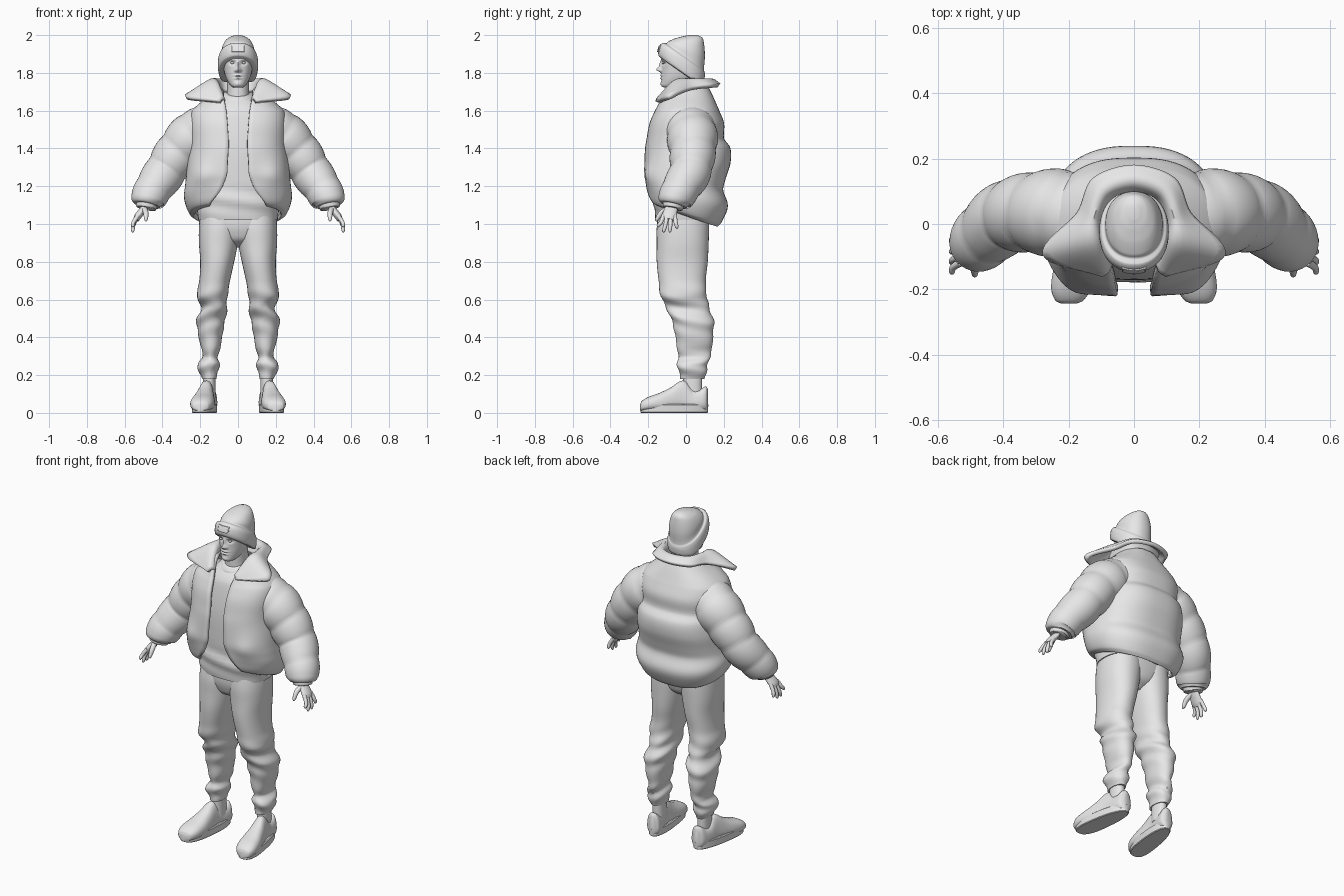
import bpy, bmesh, math
from mathutils import Vector

mat = bpy.data.materials.new("light_grey")
mat.diffuse_color = (0.8, 0.8, 0.8, 1)


def gauss(*pairs):
    return math.exp(-sum((d / w) ** 2 for d, w in pairs))


def sample(keys, t):
    """Smooth interpolation of key rows; the first value of a row is the parameter."""
    i = 0
    while i < len(keys) - 2 and t > keys[i + 1][0]:
        i += 1
    a, b = keys[i], keys[i + 1]
    p, q = keys[max(i - 1, 0)], keys[min(i + 2, len(keys) - 1)]
    h = b[0] - a[0]
    u = (t - a[0]) / h
    out = []
    for k in range(1, len(a)):
        m0 = (b[k] - p[k]) / (b[0] - p[0]) * h
        m1 = (q[k] - a[k]) / (q[0] - a[0]) * h
        out.append((2*u**3 - 3*u**2 + 1) * a[k] + (u**3 - 2*u**2 + u) * m0
                   + (3*u**2 - 2*u**3) * b[k] + (u**3 - u**2) * m1)
    return out


def params(keys, sub):
    ts = [a[0] + (b[0] - a[0]) * j / sub for a, b in zip(keys, keys[1:]) for j in range(sub)]
    return ts + [keys[-1][0]]


def skin(name, rings, closed=True, angle=50, thick=0):
    """Surface through rows of points; closed rows get end caps."""
    bm = bmesh.new()
    rows = [[bm.verts.new(p) for p in r] for r in rings]
    n = len(rows[0])
    for a, b in zip(rows, rows[1:]):
        for j in range(n if closed else n - 1):
            k = (j + 1) % n
            bm.faces.new((a[j], a[k], b[k], b[j]))
    if closed:
        bm.faces.new(rows[0])
        bm.faces.new(rows[-1])
    bmesh.ops.recalc_face_normals(bm, faces=bm.faces)
    me = bpy.data.meshes.new(name)
    bm.to_mesh(me)
    bm.free()
    ob = bpy.data.objects.new(name, me)
    bpy.context.collection.objects.link(ob)
    me.materials.append(mat)
    if thick:
        mod = ob.modifiers.new("thickness", 'SOLIDIFY')
        mod.thickness, mod.offset = thick, 0
    bpy.ops.object.select_all(action='DESELECT')
    ob.select_set(True)
    bpy.context.view_layer.objects.active = ob
    bpy.ops.object.shade_smooth_by_angle(angle=math.radians(angle))
    return ob


def spow(v, ex):
    return math.copysign(abs(v) ** (2 / ex), v)


def body(name, keys, fn=lambda x, y, z: (x, y, z), ex=2.2, n=40, sub=5, angle=50):
    """Stacked rounded sections: rows of height, x min, x max, y min, y max."""
    rings = []
    for t in params(keys, sub):
        x0, x1, y0, y1 = sample(keys, t)
        ring = []
        for j in range(n):
            a = 2 * math.pi * j / n
            ring.append(fn((x0 + x1) / 2 + (x1 - x0) / 2 * spow(math.sin(a), ex),
                           (y0 + y1) / 2 - (y1 - y0) / 2 * spow(math.cos(a), ex), t))
        rings.append(ring)
    return skin(name, rings, angle=angle)


def tube(name, keys, s=1, flat=1.0, puff=None, n=24, sub=6):
    """Round tube along a path: rows of parameter, x, y, z, radius."""
    rings, e = [], 1e-3
    for t in params(keys, sub):
        x, y, z, r = sample(keys, t)
        d = Vector(sample(keys, t + e)[:3]) - Vector(sample(keys, t - e)[:3])
        v = d.cross(Vector((0, 1, 0))).normalized()
        w = v.cross(d).normalized()
        ring = []
        for j in range(n):
            a = 2 * math.pi * j / n
            k = r * (puff(t, a) if puff else 1)
            p = Vector((x, y, z)) + v * (k * flat * math.cos(a)) + w * (k * math.sin(a))
            ring.append((s * p.x, p.y, p.z))
        rings.append(ring)
    return skin(name, rings)


# Trouser seat and shirt
body("trouser_seat", [(.875, -.03, .03, -.06, .04), (.91, -.1, .1, -.12, .09), (.95, -.16, .16, -.142, .11),
                      (1.0, -.2, .2, -.152, .12), (1.08, -.2, .2, -.15, .12)], ex=2.4)


def shirt_shape(x, y, z):
    # soft folds over the hem, and a neckline that dips at the front
    y += .007 * math.sin(z * 60 + x * 9) * gauss((z - 1.13, .08))
    return x, y, z + max(0, (z - 1.6) / .09) * .3 * min(0, y)


body("shirt", [(1.02, -.21, .21, -.16, .135), (1.1, -.22, .22, -.172, .14), (1.2, -.23, .23, -.17, .15),
               (1.4, -.22, .22, -.17, .15), (1.55, -.2, .2, -.15, .13), (1.64, -.13, .13, -.125, .1),
               (1.69, -.08, .08, -.095, .07)], shirt_shape, ex=2.5)

# Trouser legs, ankles and shoes, mirrored
leg = [(.18, .115, .19, -.03, .098), (.205, .108, .2, -.035, .105), (.26, .1, .217, -.045, .118),
       (.3, .105, .185, -.042, .128), (.36, .09, .2, -.05, .14), (.43, .08, .213, -.06, .145),
       (.5, .065, .218, -.08, .145), (.56, .06, .195, -.105, .122), (.62, .055, .218, -.135, .11),
       (.7, .042, .205, -.145, .105), (.8, .02, .2, -.155, .115), (.9, .0, .207, -.155, .12),
       (.98, -.01, .207, -.155, .122), (1.06, -.01, .2, -.145, .12)]
shoe = [(-.243, -.025, .025, .012, .045), (-.235, -.042, .042, .01, .062), (-.2, -.06, .06, .01, .084),
        (-.14, -.063, .063, .01, .106), (-.08, -.055, .055, .01, .135), (-.03, -.047, .047, .01, .168),
        (.0, -.044, .044, .01, .165), (.035, -.044, .044, .01, .125), (.07, -.045, .045, .01, .122),
        (.105, -.04, .04, .01, .14), (.117, -.02, .02, .012, .125)]
for side, s in (("left", 1), ("right", -1)):
    def wrinkle(x, y, z, s=s):
        k = .005 * math.sin(z * 70 + x * 22 + y * 18)
        k *= gauss((z - .53, .1)) + gauss((z - .26, .07))
        return s * (x + k * (1 if x > .14 else -1)), y + k * (1 if y > .03 else -1), z

    def toe_out(x, y, z, s=s):
        # sections run along the foot; the foot turns out slightly
        taper = 1 - .3 * max(0, (y - .05) / .12)
        return s * (.158 + x * taper - (z - .05) * .14), z, y
    body("trouser_leg_" + side, leg, wrinkle, sub=6)
    body("ankle_" + side, [(.08, .118, .184, -.015, .085), (.2, .12, .185, -.015, .085)],
         lambda x, y, z, s=s: (s * x, y, z), n=24)
    body("shoe_" + side, shoe, toe_out, ex=2.6, n=32, angle=60)
    # Flat sole as an outline extruded upward
    rings = []
    for z, g in ((0, -.003), (.004, .001), (.043, .002), (.047, -.003)):
        ring = []
        for j in range(48):
            a = 2 * math.pi * j / 48
            c = math.cos(a)
            w = .057 - .009 * spow(c, 2) + g
            y = -.062 + (.178 + g) * spow(c, 2.5)
            ring.append((s * (.158 - (y - .05) * .14 + w * spow(math.sin(a), 2.6)), y, z))
        rings.append(ring)
    skin("shoe_sole_" + side, rings, angle=35)

# Open quilted jacket: height, half width, front, back, half opening
jacket = [(1.045, .225, -.165, .16, .15), (1.06, .25, -.185, .178, .14), (1.13, .275, -.2, .212, .095),
          (1.2, .27, -.207, .187, .07), (1.25, .265, -.212, .2, .058), (1.32, .26, -.212, .225, .055),
          (1.4, .25, -.208, .225, .05), (1.45, .245, -.2, .192, .05), (1.53, .248, -.185, .192, .055),
          (1.59, .238, -.16, .17, .06), (1.62, .21, -.145, .157, .065), (1.67, .15, -.125, .135, .075),
          (1.72, .1, -.11, .11, .085)]
rows = []
for t in params(jacket, 5):
    rx, yf, yb, gap = sample(jacket, t)
    a0 = math.asin(min(.95, (gap / rx) ** 1.3))
    row = []
    for j in range(73):
        a = a0 + (2 * math.pi - 2 * a0) * j / 72
        x = rx * spow(math.sin(a), 2.6)
        c = spow(math.cos(a), 2.6 if math.cos(a) > 0 else 2.15)
        y = (yf + yb) / 2 - (yb - yf) / 2 * c
        # rounded lower front pockets, and a hem that drops toward the back
        if c > 0:
            y -= .02 * gauss((abs(x) - .19, .06), (t - 1.25, .08))
        low = max(0, (1.3 - t) / .25)
        row.append((x, y, t + low * (.058 * c + .007)))
    rows.append(row)
skin("jacket_body", rows, closed=False, thick=.02)

# Wide folded collar: neck edge, crest and outer edge, from the back round to the front
neck = [(0, 0, .095, 1.70), (1, .075, .075, 1.70), (2, .105, .01, 1.70), (3, .105, -.06, 1.69), (4, .075, -.125, 1.65)]
crest = [(0, 0, .13, 1.758), (1, .09, .1, 1.758), (2, .125, .02, 1.76), (3, .128, -.06, 1.75), (4, .085, -.145, 1.66)]
edge = [(0, 0, .175, 1.735), (1, .12, .137, 1.73), (2, .168, .03, 1.715), (3, .275, -.09, 1.67), (4, .095, -.152, 1.645)]
rows = []
for i in range(-32, 33):
    t, sgn = abs(i) / 8, (1 if i >= 0 else -1)
    pts = [Vector(sample(k, t)) for k in (neck, crest, edge)]
    # flat start across the back so both halves meet smoothly
    for p, k in zip(pts, (neck, crest, edge)):
        if t < 1:
            p.y = k[0][2] + (k[1][2] - k[0][2]) * t ** 1.8
    line = [(j,) + tuple(p) for j, p in enumerate(pts)]
    row = [Vector(sample(line, u / 6)) for u in range(13)]
    rows.append([(sgn * p.x, p.y, p.z) for p in row])
skin("collar", rows, closed=False, thick=.024)

# Puffed sleeves, hands and fingers
sleeve = [(0, .11, .015, 1.505, .115), (.2, .21, .03, 1.478, .134), (.45, .31, .035, 1.385, .121),
          (.7, .39, .02, 1.27, .108), (.9, .455, -.035, 1.175, .098), (.97, .478, -.06, 1.125, .087),
          (1, .483, -.066, 1.1, .068)]


def puff(t, a):
    return .955 + .085 * abs(math.sin(math.pi * (t * 4.6 + .12 * math.sin(a)))) ** .6


fingers = {"index": (-.118, -.147, .983), "middle": (-.1, -.118, .955),
           "ring": (-.08, -.085, .955), "little": (-.06, -.048, .975)}
for side, s in (("left", 1), ("right", -1)):
    tube("sleeve_" + side, sleeve, s, puff=puff, n=40, sub=10)
    tube("cuff_" + side, [(0, .478, -.062, 1.12, .058), (.8, .487, -.07, 1.087, .054),
                          (1, .488, -.071, 1.082, .046)], s)
    tube("palm_" + side, [(0, .482, -.066, 1.11, .026), (.4, .505, -.079, 1.075, .034),
                          (.8, .53, -.09, 1.04, .038), (1, .54, -.093, 1.022, .03)], s, flat=.5)
    for name, (y0, y1, z1) in fingers.items():
        tube(name + "_finger_" + side,
             [(0, .53, y0, 1.045, .012), (.5, .553, (y0 + y1) / 2, (1.035 + z1) / 2, .0105),
              (.92, .557, y1, z1 + .008, .0085), (1, .556, y1, z1, .003)], s, n=12, sub=4)
    tube("thumb_" + side, [(0, .497, -.09, 1.085, .014), (.45, .488, -.13, 1.06, .014),
                           (.92, .487, -.155, 1.022, .009), (1, .487, -.157, 1.014, .003)], s, n=12, sub=4)

# Neck and head with modelled face
body("neck", [(1.6, -.08, .08, -.08, .07), (1.68, -.06, .06, -.08, .06), (1.78, -.058, .058, -.08, .055)])
body("shirt_neckband", [(1.665, -.092, .092, -.108, .08), (1.685, -.086, .086, -.104, .076),
                        (1.70, -.07, .07, -.09, .062)], lambda x, y, z: (x, y, z + .3 * min(0, y)))


def face(x, y, z):
    if y < -.06:
        ax = abs(x)
        d = .026 * gauss((x, .012), (z - 1.817, .013)) + .012 * gauss((x, .008), (z - 1.842, .022))
        d += .008 * gauss((ax - .013, .007), (z - 1.812, .008))                     # nostrils
        d += .008 * gauss((x, .02), (z - 1.787, .006)) + .008 * gauss((x, .018), (z - 1.772, .006))
        d -= .004 * gauss((x, .022), (z - 1.779, .003))                             # mouth line
        d += .005 * gauss((x, .02), (z - 1.743, .012))                              # chin
        d -= .012 * gauss((ax - .03, .015), (z - 1.853, .011))                      # eye sockets
        d += .005 * gauss((ax - .03, .02), (z - 1.872, .007))                       # brows
        y -= d
    return x, y, z


body("head", [(1.722, -.022, .022, -.115, -.07), (1.73, -.036, .036, -.128, -.03), (1.75, -.052, .052, -.13, .02),
              (1.78, -.066, .066, -.129, .06), (1.82, -.075, .075, -.128, .075), (1.86, -.079, .079, -.13, .08),
              (1.92, -.075, .075, -.125, .08)], face, n=96, sub=12)
for side, s in (("left", 1), ("right", -1)):
    tube("eye_" + side, [(0, s * .022, -.121, 1.853, .002), (.5, s * .031, -.121, 1.853, .007),
                         (1, s * .04, -.117, 1.853, .002)], n=16)


# Knitted hat with turned-up brim, leaning back
def lean(x, y, w):
    return x, y, max(w - y * .7 * min(1, max(0, (2.0 - w) / .12)), 1.752 + (w - 1.785) * .6)


body("hat", [(1.785, -.088, .088, -.13, .085), (1.79, -.102, .102, -.146, .094), (1.84, -.106, .106, -.142, .1),
             (1.872, -.1, .1, -.124, .099), (1.882, -.09, .09, -.108, .095), (1.93, -.085, .085, -.092, .1),
             (1.972, -.067, .067, -.06, .095), (1.992, -.042, .042, -.02, .085), (2.0, -.015, .015, .015, .06)],
     lean, n=48)
# Plain patch on the brim
rings = []
for g, off in ((0, -.004), (0, .005), (-.003, .007)):
    ring = []
    for x, z in ((-1, 0), (-.33, 0), (.33, 0), (1, 0), (1, 1), (.33, 1), (-.33, 1), (-1, 1)):
        px = x * (.036 + g)
        ring.append((px, -.147 - off + 5 * px * px + z * .009, 1.91 + z * .036 - g * (1 - 2 * z)))
    rings.append(ring)
skin("hat_patch", rings, angle=30)
